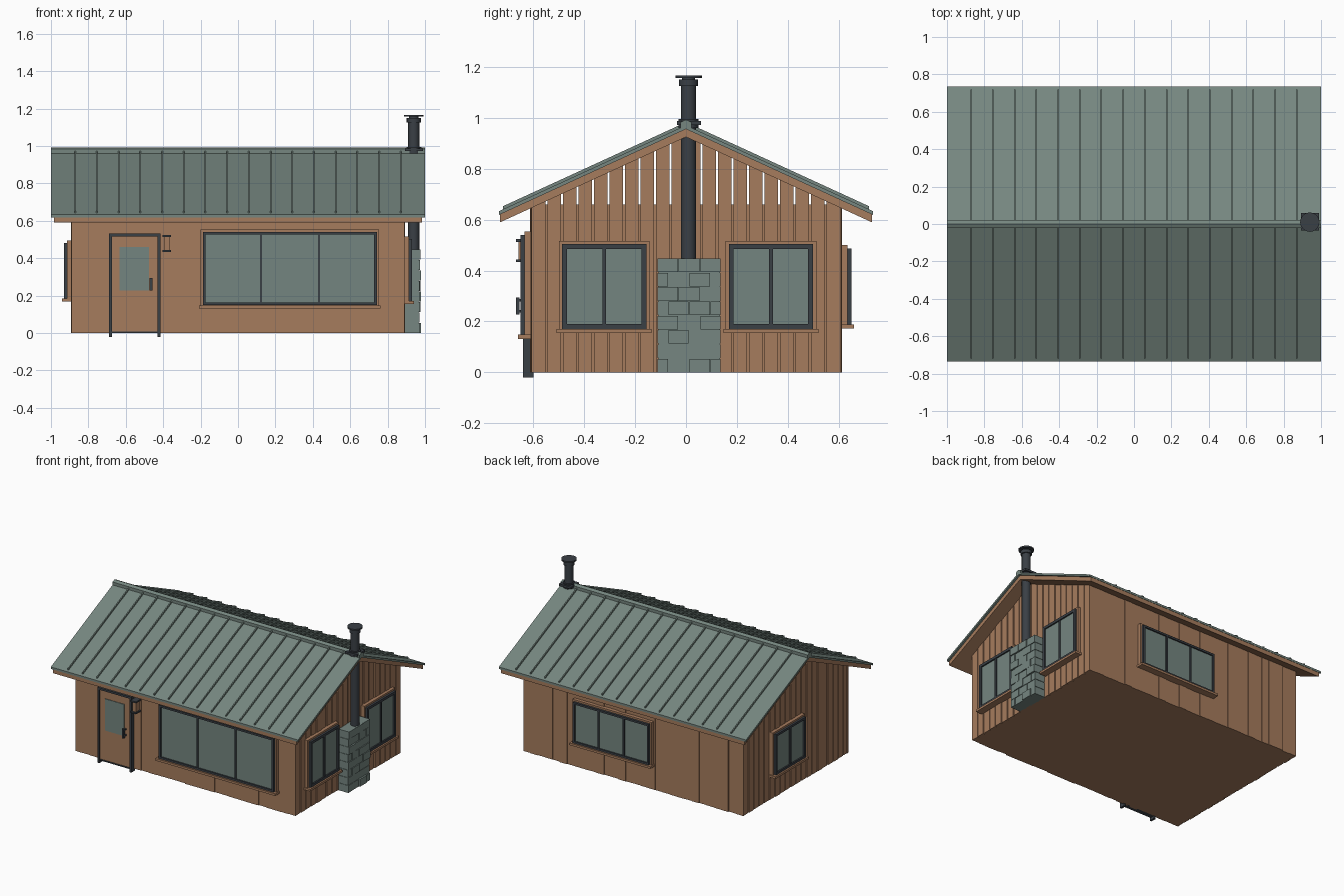
import bpy, bmesh, random
from mathutils import Vector

random.seed(4)
cube = bpy.data.objects.get("Cube")
if cube:
    bpy.data.objects.remove(cube, do_unlink=True)


def material(name, rgb):
    m = bpy.data.materials.new(name)
    m.use_nodes = True
    col = (*rgb, 1)
    m.diffuse_color = col
    m.node_tree.nodes["Principled BSDF"].inputs["Base Color"].default_value = col
    return m


WOOD = material("cedar_wood", (0.38, 0.2, 0.11))
ROOF = material("green_grey_metal", (0.18, 0.24, 0.215))
GLASS = material("window_glass", (0.175, 0.235, 0.215))
STONE = material("grey_stone", (0.18, 0.24, 0.22))
DARK = material("dark_iron", (0.042, 0.05, 0.06))

HX, HY = 0.88, 0.60          # half size of the wall core
SLOPE, RIDGE, EAVE = 0.459, 0.925, 0.73


def finish(name, bm, mat):
    bmesh.ops.recalc_face_normals(bm, faces=bm.faces)
    mesh = bpy.data.meshes.new(name)
    bm.to_mesh(mesh)
    bm.free()
    mesh.materials.append(mat)
    ob = bpy.data.objects.new(name, mesh)
    bpy.context.collection.objects.link(ob)
    return ob


# Maps wall coordinates (along, outward, up) to the four sides
SIDES = {
    "front": lambda u, d, z: (u, -HY - d, z),
    "back": lambda u, d, z: (u, HY + d, z),
    "left": lambda u, d, z: (HX + d, u, z),
    "right": lambda u, d, z: (-HX - d, u, z),
    None: lambda x, y, z: (x, y, z),
}


def boxes(name, spans, mat, side=None):
    """One object made of boxes given as (u0, u1, d0, d1, z0, z1)."""
    bm = bmesh.new()
    put = SIDES[side]
    for a0, a1, b0, b1, c0, c1 in spans:
        vs = bmesh.ops.create_cube(bm, size=1)["verts"]
        for v in vs:
            x, y, z = v.co
            v.co = put(a1 if x > 0 else a0, b1 if y > 0 else b0, c1 if z > 0 else c0)
    return finish(name, bm, mat)


def prism(name, profile, x0, x1, mat):
    """Extrude a (y, z) profile along x."""
    bm = bmesh.new()
    face = bm.faces.new([bm.verts.new((x0, y, z)) for y, z in profile])
    ext = bmesh.ops.extrude_face_region(bm, geom=[face])["geom"]
    bmesh.ops.translate(bm, vec=Vector((x1 - x0, 0, 0)),
                        verts=[e for e in ext if isinstance(e, bmesh.types.BMVert)])
    return finish(name, bm, mat)


def lathe(name, x, y, sections, mat, sides=16):
    """Stacked cylinders given as (radius, z0, z1)."""
    bm = bmesh.new()
    for r, z0, z1 in sections:
        vs = bmesh.ops.create_cone(bm, cap_ends=True, segments=sides,
                                   radius1=r, radius2=r, depth=z1 - z0)["verts"]
        bmesh.ops.translate(bm, verts=vs, vec=(x, y, (z0 + z1) / 2))
    ob = finish(name, bm, mat)
    bpy.ops.object.select_all(action="DESELECT")
    ob.select_set(True)
    bpy.context.view_layer.objects.active = ob
    bpy.ops.object.shade_smooth_by_angle()
    return ob


def under(y):
    return RIDGE - SLOPE * abs(y)


def border(u0, u1, z0, z1, w, d0, d1):
    return [(u0, u0 + w, d0, d1, z0, z1), (u1 - w, u1, d0, d1, z0, z1),
            (u0 + w, u1 - w, d0, d1, z0, z0 + w), (u0 + w, u1 - w, d0, d1, z1 - w, z1)]


# Wall core and vertical boards
boxes("wall_core", [(-HX, HX, -HY, HY, 0, 0.66)], WOOD)
for side in ("front", "back"):
    n = 30
    w = 2 * (HX + 0.01) / n
    spans = []
    for i in range(n):
        u = -HX - 0.01 + i * w
        spans.append((u, u + w, -0.01, random.uniform(0.005, 0.014), 0, 0.65))
    boxes(side + "_wall_boards", spans, WOOD, side)
for side in ("left", "right"):
    n = 20
    w = 2 * (HY + 0.01) / n
    spans = []
    for i in range(n):
        u = -HY - 0.01 + i * w
        top = under(max(abs(u), abs(u + w))) + 0.032
        spans.append((u + 0.004, u + w - 0.004, -0.01, random.uniform(0.007, 0.013), 0, top))
    boxes(side + "_gable_boards", spans, WOOD, side)


# Roof: timber deck, metal sheet, standing seams and ridge cap
def chevron(half, low, high):
    drop = SLOPE * half
    return [(-half, RIDGE + low - drop), (0, RIDGE + low), (half, RIDGE + low - drop),
            (half, RIDGE + high - drop), (0, RIDGE + high), (-half, RIDGE + high - drop)]


prism("roof_deck", chevron(EAVE, 0, 0.031), -0.985, 0.985, WOOD)
prism("roof_metal", chevron(EAVE + 0.005, 0.031, 0.046), -1, 1, ROOF)
for i in range(16):
    x = -0.87 + i * 0.116
    prism("roof_seam", chevron(EAVE - 0.01, 0.04, 0.058), x - 0.004, x + 0.004, ROOF)
prism("ridge_cap", chevron(0.022, 0.045, 0.068), -1, 1, ROOF)


# Windows
def window(name, side, u0, u1, z0, z1, panes, w):
    boxes(name + "_trim", border(u0, u1, z0, z1, 0.018, 0, 0.034), WOOD, side)
    boxes(name + "_sill", [(u0 - 0.008, u1 + 0.008, 0, 0.06, z0 - 0.006, z0 + 0.01)], WOOD, side)
    a0, a1, c0, c1 = u0 + 0.013, u1 - 0.013, z0 + 0.011, z1 - 0.013
    frame = border(a0, a1, c0, c1, w, 0, 0.05)
    for i in range(1, panes):
        m = a0 + (a1 - a0) * i / panes
        frame.append((m - w * 0.4, m + w * 0.4, 0, 0.048, c0 + w, c1 - w))
    boxes(name + "_frame", frame, DARK, side)
    boxes(name + "_glass", [(a0 + 0.005, a1 - 0.005, 0, 0.04, c0 + 0.005, c1 - 0.005)], GLASS, side)


window("front_window", "front", -0.2, 0.755, 0.138, 0.553, 3, 0.014)
window("back_window", "back", -0.165, 0.475, 0.178, 0.5, 3, 0.014)
window("left_front_window", "left", -0.5, -0.143, 0.16, 0.517, 2, 0.019)
window("left_back_window", "left", 0.155, 0.512, 0.16, 0.517, 2, 0.019)
window("right_window", "right", -0.07, 0.3, 0.175, 0.495, 2, 0.016)

# Door with glass and handle
door = border(-0.69, -0.415, -0.02, 0.532, 0.015, 0, 0.04)
boxes("door_frame", [s for s in door if s[5] > 0.01], DARK, "front")
boxes("door_panel", [(-0.675, -0.43, 0, 0.03, 0.008, 0.517)], WOOD, "front")
boxes("door_threshold", [(-0.675, -0.43, 0, 0.036, 0, 0.008)], DARK, "front")
boxes("door_glass", [(-0.633, -0.477, 0.025, 0.034, 0.228, 0.46)], GLASS, "front")
boxes("door_handle", [(-0.473, -0.457, 0.055, 0.068, 0.228, 0.295),
                      (-0.469, -0.461, 0.028, 0.056, 0.235, 0.245),
                      (-0.469, -0.461, 0.028, 0.056, 0.278, 0.288)], DARK, "front")

# Wall lantern
boxes("lantern_metal", [(-0.403, -0.357, 0.01, 0.069, 0.513, 0.524),
                        (-0.403, -0.357, 0.01, 0.069, 0.433, 0.443)], DARK, "front")
boxes("lantern_body", [(-0.394, -0.366, 0.014, 0.058, 0.443, 0.513)], WOOD, "front")

# Stone chimney base laid in staggered blocks
boxes("chimney_core", [(0.88, 0.965, -0.108, 0.133, 0, 0.447)], STONE)
rows, blocks = 8, []
h = 0.45 / rows
for r in range(rows):
    cuts = [-0.113, -0.03, 0.055, 0.138] if r % 2 else [-0.113, -0.07, 0.012, 0.095, 0.138]
    for a, b in zip(cuts, cuts[1:]):
        out = random.uniform(0.968, 0.978)
        blocks.append((0.885, out, a + 0.0015, b - 0.0015, r * h, (r + 1) * h - 0.003))
boxes("chimney_blocks", blocks, STONE)

# Stove pipe with flashing, collar and cap
lathe("stove_pipe", 0.94, 0.01, [(0.03, 0.44, 1.13), (0.038, 1.125, 1.15),
                                 (0.026, 1.15, 1.158), (0.052, 1.157, 1.167)], DARK)
boxes("pipe_flashing", [(0.892, 0.988, -0.035, 0.058, 0.972, 0.987)], DARK)
lathe("pipe_collar", 0.94, 0.01, [(0.04, 0.96, 0.995)], DARK)
